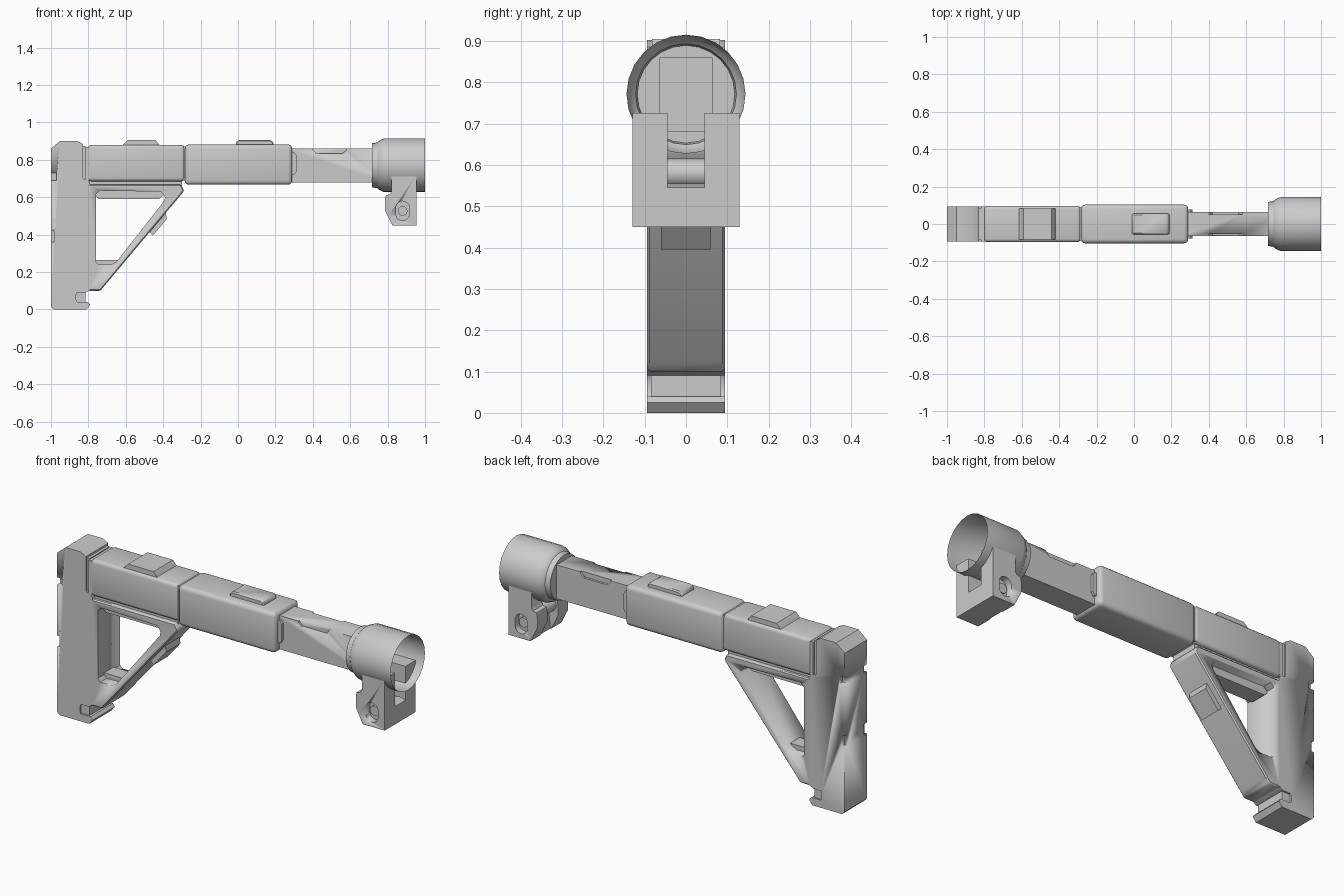
import bpy, bmesh, math
from mathutils import Matrix

if "Cube" in bpy.data.objects:
    bpy.data.objects.remove(bpy.data.objects["Cube"])


def finish(name, bm, bevel=0, segs=2, angle=35):
    bmesh.ops.recalc_face_normals(bm, faces=bm.faces)
    me = bpy.data.meshes.new(name)
    bm.to_mesh(me)
    bm.free()
    ob = bpy.data.objects.new(name, me)
    bpy.context.collection.objects.link(ob)
    select(ob)
    if bevel:
        m = ob.modifiers.new("bevel", "BEVEL")
        m.width, m.segments, m.limit_method = bevel, segs, "ANGLE"
        bpy.ops.object.modifier_apply(modifier=m.name)
    bpy.ops.object.shade_smooth_by_angle(angle=math.radians(angle))
    return ob


def select(ob):
    bpy.ops.object.select_all(action="DESELECT")
    ob.select_set(True)
    bpy.context.view_layer.objects.active = ob


def prism(name, pts, y0, y1, bevel=0, segs=2):
    """Extrude an x-z profile from y0 to y1."""
    bm = bmesh.new()
    a = [bm.verts.new((x, y0, z)) for x, z in pts]
    b = [bm.verts.new((x, y1, z)) for x, z in pts]
    n = len(pts)
    bm.faces.new(a)
    bm.faces.new(b)
    for i in range(n):
        bm.faces.new((a[i], a[(i + 1) % n], b[(i + 1) % n], b[i]))
    return finish(name, bm, bevel, segs)


def box(name, x0, x1, y0, y1, z0, z1, bevel=0, segs=2):
    return prism(name, [(x0, z0), (x1, z0), (x1, z1), (x0, z1)], y0, y1, bevel, segs)


def rod(name, x, z, r, y0, y1, n=16):
    return prism(name, [(x + r * math.cos(math.tau * i / n), z + r * math.sin(math.tau * i / n))
                        for i in range(n)], y0, y1)


def cut(ob, cutter):
    cutter.hide_render = True
    select(ob)
    m = ob.modifiers.new("cut", "BOOLEAN")
    m.operation, m.solver, m.object = "DIFFERENCE", "EXACT", cutter
    bpy.ops.object.modifier_apply(modifier=m.name)
    bpy.data.objects.remove(cutter)


def pill(x, z, r, h):
    top = [(x + r * math.cos(math.pi * i / 8), z + h + r * math.sin(math.pi * i / 8)) for i in range(9)]
    return top + [(2 * x - a, 2 * z - b) for a, b in top]


# Butt plate with bottom hook and corner notches
butt = prism("butt_plate", [
    (-1, .015), (-.985, 0), (-.81, 0), (-.79, .025), (-.803, .04), (-.86, .04), (-.865, .05),
    (-.865, .08), (-.86, .09), (-.815, .09), (-.79, .105), (-.79, .675), (-.80, .69),
    (-.83, .70), (-.83, .885), (-.86, .902), (-.95, .902), (-1, .86)], -.094, .094)
for s in (-1, 1):
    for x1, z0, z1 in ((-.97, .69, .73), (-.985, .36, .42)):
        y = sorted((s * .07, s * .12))
        cut(butt, box("cutter", -1.02, x1, *y, z0, z1))
box("hook_web", -.87, -.815, -.085, .085, .035, .095)
box("butt_rib", -.835, -.815, -.085, .085, .69, .875)
box("butt_collar", -.815, -.795, -.094, .094, .69, .87)

# Triangular brace with rounded window
brace = prism("brace", [
    (-.80, .10), (-.735, .10), (-.715, .125), (-.295, .625), (-.29, .64), (-.305, .668), (-.80, .668)],
    -.094, .094, .006, 1)
cut(brace, prism("cutter", [
    (-.76, .255), (-.745, .24), (-.68, .24), (-.65, .255), (-.395, .58), (-.39, .60), (-.41, .63),
    (-.74, .635), (-.76, .615)], -.2, .2))
prism("window_top_rail", [(-.76, .64), (-.76, .605), (-.745, .592), (-.42, .592), (-.405, .605),
                          (-.40, .64)], -.045, .045)
prism("window_bottom_rail", [(-.765, .235), (-.765, .265), (-.64, .265), (-.66, .235)], -.04, .04)
prism("brace_tab", [(-.48, .42), (-.455, .395), (-.38, .485), (-.39, .53)], -.06, .06)
box("brace_top_rail", -.80, -.30, -.075, .075, .66, .69)

# Rear and front housings
box("rear_housing", -.802, -.285, -.097, .097, .685, .88, .018, 3)
prism("rear_top_pad", [(-.62, .87), (-.615, .88), (-.59, .905), (-.44, .905), (-.42, .88), (-.415, .87)],
      -.082, .082)
box("housing_seam", -.30, -.27, -.09, .09, .69, .872)
box("front_housing", -.285, .29, -.103, .103, .667, .882, .022, 3)
prism("top_button", [(-.012, .87), (-.012, .892), (.003, .906), (.177, .906), (.19, .892), (.19, .87)],
      -.055, .055, .006, 1)
prism("front_lip", [(.28, .72), (.30, .72), (.312, .735), (.312, .825), (.30, .84), (.28, .84)], -.078, .078)

# Inner tube with side slots
tube = box("inner_tube", .26, .80, -.064, .064, .68, .86)
for s in (-1, 1):
    cut(tube, prism("cutter", [(.40, .88), (.40, .855), (.42, .833), (.56, .833), (.58, .855), (.58, .88)],
                    *sorted((s * .052, s * .1))))

# Open cup collar, a thin spun shell
bm = bmesh.new()
prof = [(.717, 0), (.717, .118), (.745, .122), (.755, .132), (.782, .144), (1.0, .144)]
vs = [bm.verts.new((x, 0, r)) for x, r in prof]
es = [bm.edges.new(p) for p in zip(vs, vs[1:])]
bmesh.ops.spin(bm, geom=vs + es, cent=(0, 0, 0), axis=(1, 0, 0), angle=math.tau, steps=24)
bmesh.ops.remove_doubles(bm, verts=bm.verts, dist=1e-4)
bmesh.ops.transform(bm, matrix=Matrix.Translation((0, 0, .771)), verts=bm.verts)
finish("cup_collar", bm, angle=30)

# Clamp lugs below the cup
lug = [(.82, .725), (.82, .63), (.81, .615), (.79, .61), (.785, .59), (.785, .53), (.80, .50), (.825, .45),
       (.955, .45), (.955, .725)]
for s, side in ((-1, "near"), (1, "far")):
    ob = prism("clamp_lug_" + side, lug, *sorted((s * .045, s * .13)))
    cut(ob, prism("cutter", pill(.88, .527, .036, .016), *sorted((s * .095, s * .2))))
    rod("clamp_screw_" + side, .88, .527, .026, *sorted((s * .09, s * .11)))
prism("clamp_bridge", [(.83, .45), (.955, .45), (.955, .545), (.92, .555), (.84, .54)], -.05, .05)
rod("clamp_pin", .83, .58, .035, -.05, .05)
